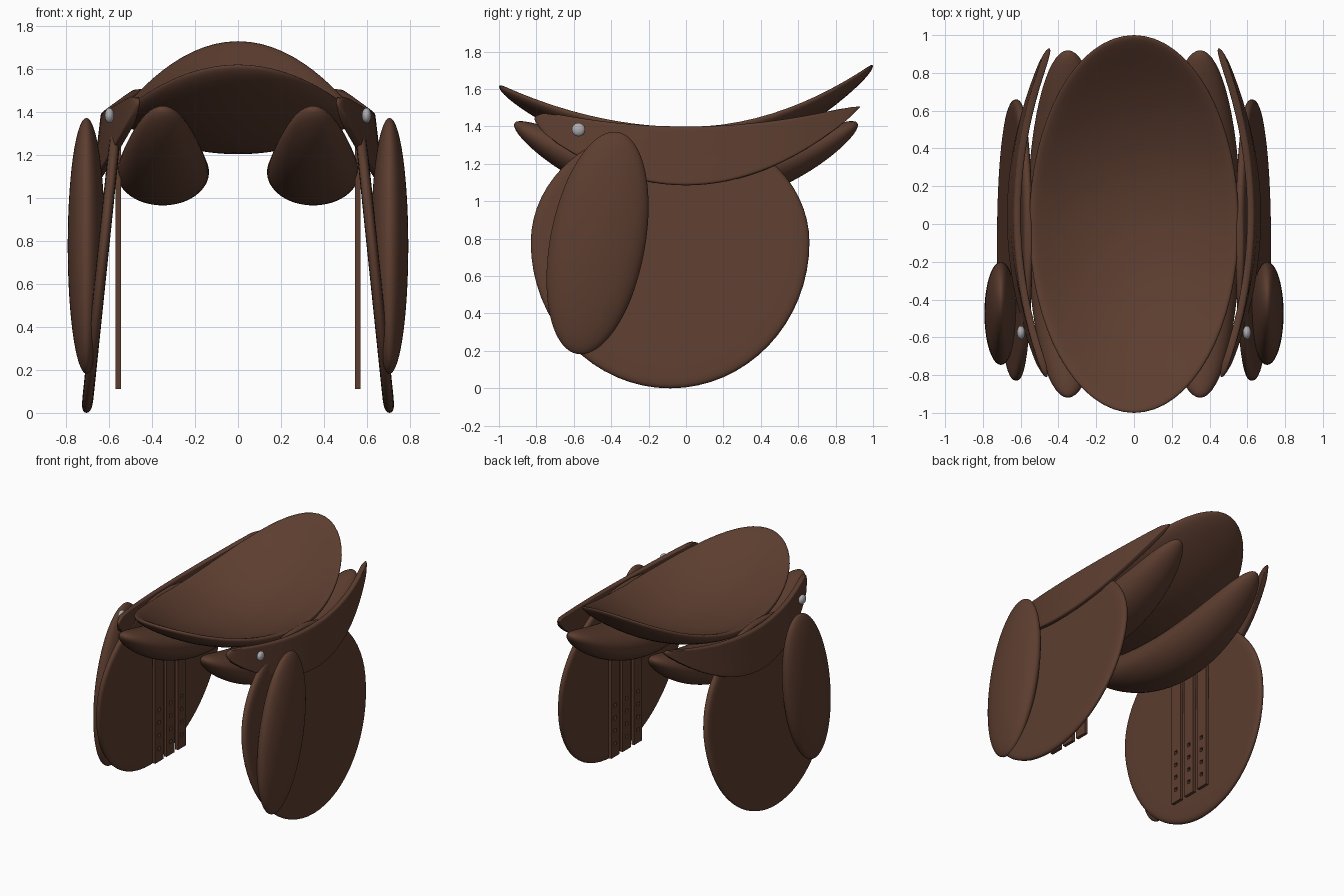
import bpy, bmesh, math
from mathutils import Matrix, Vector

if "Cube" in bpy.data.objects:
    bpy.data.objects.remove(bpy.data.objects["Cube"])


def material(name, rgb):
    m = bpy.data.materials.new(name)
    m.diffuse_color = (*rgb, 1)
    m.use_nodes = True
    m.node_tree.nodes["Principled BSDF"].inputs["Base Color"].default_value = m.diffuse_color
    return m


LEATHER = material("brown leather", (0.108, 0.047, 0.029))
METAL = material("silver metal", (0.42, 0.42, 0.44))


def finish(name, bm, mat, mirror=True):
    bmesh.ops.recalc_face_normals(bm, faces=bm.faces)
    for f in bm.faces:
        f.smooth = True
    me = bpy.data.meshes.new(name)
    bm.to_mesh(me)
    bm.free()
    me.materials.append(mat)
    ob = bpy.data.objects.new(name, me)
    bpy.context.collection.objects.link(ob)
    if mirror:
        ob.modifiers.new("mirror", "MIRROR").use_mirror_merge = False
    return ob


def blob(name, shape, mat=LEATHER, mirror=True, seg=64, rings=40):
    """Unit sphere whose every point is moved by shape(co)."""
    bm = bmesh.new()
    bmesh.ops.create_uvsphere(bm, u_segments=seg, v_segments=rings, radius=1)
    for v in bm.verts:
        v.co = shape(v.co.copy())
    return finish(name, bm, mat, mirror)


def pad(co, power):
    """Turn a sphere point into a flat disc with a rounded rim: a, b, height."""
    r = min(1, math.hypot(co.x, co.y))
    return co.x, co.y, math.copysign(math.sqrt(max(0, 1 - r ** power)), co.z)


# Seat: dished oval sheet, raised at front and rear
def seat(co):
    a, b, h = pad(co, 24)
    x, y = 0.555 * a, b
    z = 1.235 + (0.488 if y > 0 else 0.378) * y * y + 0.48 * x * x
    return Vector((x, y, z + 0.032 * h))


blob("seat", seat, mirror=False)


# Panels: banana-shaped cushions under the seat
def panel(co):
    y = 0.92 * co.y
    return Vector((0.35 + 0.215 * co.x, y, 1.12 + 0.34 * y * y + 0.155 * co.z))


blob("panel", panel)


# Flaps: large rounded leaves leaning outwards at the bottom
def flap(co):
    a, b, h = pad(co, 40)
    z = min(1.4, 0.78 + (0.63 if b > 0 else 0.78) * b)
    return Vector((0.705 - 0.104 * z + 0.026 * h, -0.085 + 0.745 * a, z))


blob("flap", flap)


# Skirts: curved crescents covering the top of the flaps
def skirt_x(y, z):
    return 0.635 - 0.2 * (y - 0.05) ** 2 - 0.12 * (z - 1.25)


def skirt(co):
    a, b, h = pad(co, 30)
    # spread the disc over a square, then round its short ends
    k = math.hypot(a, b) / max(abs(a), abs(b), 1e-6)
    u, v = max(-1, min(1, a * k)), max(-1, min(1, b * k))
    y = 0.06 + 0.87 * u - 0.03 * u * v * v * abs(u) ** 7
    low, high = 1.085 + 0.467 * y * y, 1.4 + 0.14 * y * y
    v *= 1 - 0.35 * abs(u) ** 24
    z = (low + high) / 2 + v * (high - low) / 2
    return Vector((skirt_x(y, z) + 0.02 * h, y, z))


blob("skirt", skirt, seg=96)

# Knee blocks: tilted pads on the outside of the flaps
tilt = Matrix.Rotation(math.radians(-10.5), 3, "X")
blob("knee_block", lambda co: Vector((0.705, -0.473, 0.777))
     + tilt @ Vector((0.087 * co.x, 0.254 * co.y, 0.603 * co.z)))

# Metal studs at the front of the skirts
blob("stud", lambda co: Vector((0.598 + 0.022 * co.x, -0.575 + 0.036 * co.y, 1.383 + 0.036 * co.z)),
     METAL, seg=24, rings=12)

# Girth straps: three per side, with four punched holes each
HOLES = [0.21, 0.31, 0.41, 0.51]
for i in range(3):
    yc = -0.05 + 0.14 * (i - 1)
    ys = [yc - 0.05, yc - 0.014, yc + 0.014, yc + 0.05]
    zs = [0.11] + [z + d for z in HOLES for d in (-0.014, 0.014)] + [1.25]
    bm = bmesh.new()
    grid = [[bm.verts.new((0.557, y, z)) for y in ys] for z in zs]
    for r in range(len(zs) - 1):
        for c in range(3):
            if c == 1 and r % 2 == 1:
                continue
            bm.faces.new((grid[r][c], grid[r][c + 1], grid[r + 1][c + 1], grid[r + 1][c]))
    ob = finish(f"girth_strap_{i + 1}", bm, LEATHER, mirror=False)
    for p in ob.data.polygons:
        p.use_smooth = False
    thick = ob.modifiers.new("thickness", "SOLIDIFY")
    thick.thickness, thick.offset = 0.024, 0
    ob.modifiers.new("mirror", "MIRROR").use_mirror_merge = False
